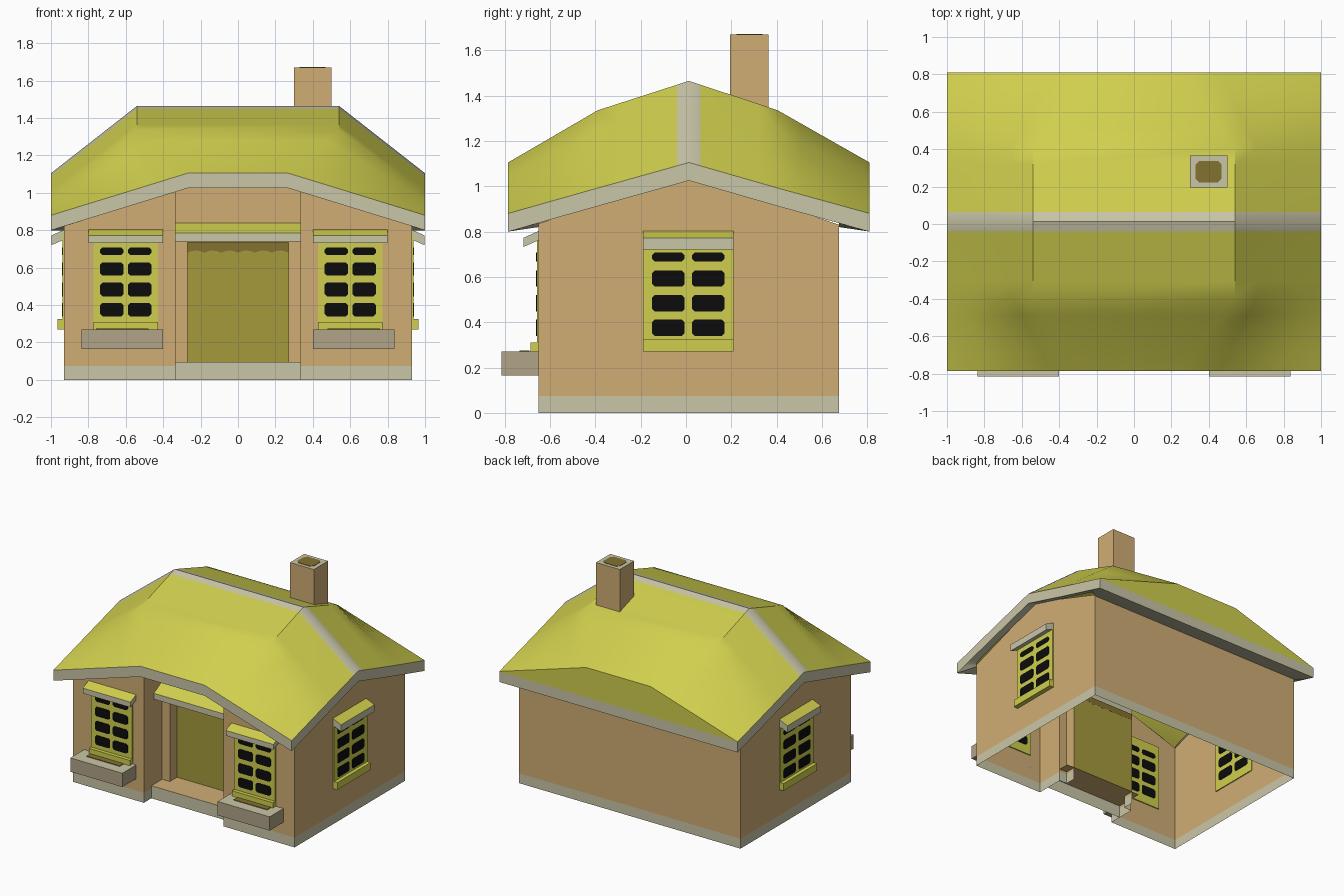
import bpy, bmesh, math
from mathutils import Vector

if "Cube" in bpy.data.objects:
    bpy.data.objects.remove(bpy.data.objects["Cube"])


def material(name, rgb):
    m = bpy.data.materials.new(name)
    lin = [((c / 255 + 0.055) / 1.055) ** 2.4 if c > 10 else c / 255 / 12.92 for c in rgb]
    m.diffuse_color = (*lin, 1)
    m.use_nodes = True
    m.node_tree.nodes["Principled BSDF"].inputs["Base Color"].default_value = m.diffuse_color
    return m


TAN = material("tan plaster", (208, 174, 117))
YELLOW = material("straw yellow", (208, 207, 78))
BEIGE = material("pale beige", (202, 198, 168))
BOXGREY = material("warm grey", (177, 163, 136))
DOOR = material("olive door", (165, 154, 60))
DARK = material("dark olive", (132, 114, 48))
BLACK = material("black glass", (12, 12, 12))


def build(name, polys, mats, rule=None, loc=(0, 0, 0), rot=0, fix=True):
    """Mesh from polygons; rule(face) picks the material index."""
    bm = bmesh.new()
    for poly in polys:
        bm.faces.new([bm.verts.new(p) for p in poly])
    bmesh.ops.remove_doubles(bm, verts=bm.verts, dist=1e-5)
    if fix:
        bmesh.ops.recalc_face_normals(bm, faces=bm.faces)
    bm.normal_update()
    if rule:
        for f in bm.faces:
            f.material_index = rule(f)
    me = bpy.data.meshes.new(name)
    bm.to_mesh(me)
    bm.free()
    for m in mats:
        me.materials.append(m)
    ob = bpy.data.objects.new(name, me)
    ob.location = loc
    ob.rotation_euler.z = rot
    bpy.context.collection.objects.link(ob)
    return ob


def prism(profile, a, b, place):
    """Extrude a 2D profile from a to b; place(u, v, w) gives a 3D point."""
    lo = [place(u, v, a) for u, v in profile]
    hi = [place(u, v, b) for u, v in profile]
    n = len(lo)
    return [lo, hi] + [[lo[i], lo[(i + 1) % n], hi[(i + 1) % n], hi[i]] for i in range(n)]


def box(x0, x1, y0, y1, z0, z1):
    return prism([(x0, y0), (x1, y0), (x1, y1), (x0, y1)], z0, z1, lambda u, v, w: (u, v, w))


def facing_up(f):
    return 1 if f.normal.z > 0.5 else 0


def wall_plate(u, v, w):
    return (u, w, v)


def along_x(u, v, w):
    return (w, u, v)


# Roof: rows of (y, half width of flat top, eave height, top height)
MID, F, B = 0.0125, -0.785, 0.81
key = [(F, .27, .88, 1.105), (-.39, .54, .992, 1.335), (MID - .052, .54, 1.09, 1.448),
       (MID, .54, 1.105, 1.465),
       (MID + .052, .54, 1.09, 1.448), (.405, .54, .992, 1.335), (B, .27, .88, 1.105)]
rows, strip = [], []
for k, (p, q) in enumerate(zip(key, key[1:])):
    n = 1 if k in (2, 3) else 4
    for i in range(n):
        rows.append([a + (b - a) * i / n for a, b in zip(p, q)])
        strip.append(n == 1)
rows.append(list(key[-1]))


def row_points(y, b, ze, zt):
    left = [(-1 + (1 - b) * t / 4, y, ze + (zt - ze) * t / 4) for t in range(5)]
    return left + [(-x, y, z) for x, y, z in reversed(left)]


grid = [row_points(*r) for r in rows]
roof, kinds = [], []
for j in range(len(grid) - 1):
    for i in range(9):
        roof.append([grid[j][i], grid[j][i + 1], grid[j + 1][i + 1], grid[j + 1][i]])
        kinds.append(1 if strip[j] else 0)
# Back gable, then fascia and soffit around the rim
roof.append(list(reversed(grid[-1])))
kinds.append(0)
rim = grid[0] + [g[-1] for g in grid[1:]] + [g[0] for g in reversed(grid[1:])]
low = [(x, y, z - .08) for x, y, z in rim]
inner = [(max(-.93, min(.93, x)), max(-.65, min(.675, y)), z + .02) for x, y, z in low]
for i in range(len(rim)):
    k = (i + 1) % len(rim)
    roof.append([rim[k], rim[i], low[i], low[k]])
    roof.append([low[k], low[i], inner[i], inner[k]])
    kinds += [1, 1]
it = iter(kinds)
ob = build("roof", roof, [YELLOW, BEIGE], lambda f: next(it), fix=False)
bpy.context.view_layer.objects.active = ob
ob.select_set(True)
bpy.ops.object.shade_smooth_by_angle(angle=math.radians(35))
ob.select_set(False)

# Walls: plan points with top height, split at the plinth line
half = [(.27, -.345, .735), (.27, -.43, .735), (.27, -.43, 1.06), (.335, -.43, 1.06),
        (.335, -.65, 1.03), (.93, -.65, .835), (.93, MID, 1.06), (.93, .675, .83)]
plan = half + [(-x, y, z) for x, y, z in reversed(half)]
walls = []
for (xa, ya, za), (xb, yb, zb) in zip(plan, plan[1:]):
    if (xa, ya) == (xb, yb):
        continue
    for a0, a1, b0, b1 in ((0, .075, 0, .075), (.075, za, .075, zb)):
        walls.append([(xa, ya, a0), (xb, yb, b0), (xb, yb, b1), (xa, ya, a1)])
build("walls", walls, [TAN, BEIGE], lambda f: 1 if f.calc_center_median().z < .05 else 0, fix=False)

# Porch: wall above the door, lintel underside and ceiling
build("porch_header", [
    [(-.27, -.43, .735), (.27, -.43, .735), (.27, -.43, 1.06), (-.27, -.43, 1.06)],
    [(-.27, -.345, .735), (.27, -.345, .735), (.27, -.43, .735), (-.27, -.43, .735)],
    [(-.335, -.43, 1.045), (.335, -.43, 1.045), (.335, -.65, 1.045), (-.335, -.65, 1.045)],
], [TAN], fix=False)

# Step: floor and riser
build("door_step", [
    [(-.335, -.56, .095), (.335, -.56, .095), (.335, -.345, .095), (-.335, -.345, .095)],
    [(-.335, -.56, 0), (.335, -.56, 0), (.335, -.56, .095), (-.335, -.56, .095)],
], [BEIGE, TAN], facing_up, fix=False)

# Door with a scalloped band along its top
build("door", [[(-.27, -.345, .095), (.27, -.345, .095), (.27, -.345, .735), (-.27, -.345, .735)]],
      [DOOR], fix=False)
wave = [(-.27 + .54 * i / 24, .68 + .012 * abs(math.sin(math.pi * i / 4))) for i in range(25)]
build("door_band", prism(wave + [(.27, .735), (-.27, .735)], -.35, -.344, wall_plate), [DARK])
awning = [(-.42, .845), (-.53, .785), (-.53, .74), (-.42, .79)]
build("door_awning", prism(awning, -.335, .335, along_x), [BEIGE, YELLOW], facing_up)


# Windows: frame, panes, sill and awning, facing local -y
def window(tag, loc, rot, w, pane_in, pane_out, sill_top, top_low):
    build(tag + "_frame", box(-w, w, -.008, .008, .27, .78), [YELLOW], loc=loc, rot=rot)
    panes = []
    for z0, z1 in ((.34, .412), (.447, .52), (.557, .628), (.668, .708)):
        for s in (-1, 1):
            a, b, c = sorted((s * pane_in, s * pane_out)) + [.012]
            pts = [(a + c, z0), (b - c, z0), (b, z0 + c), (b, z1 - c),
                   (b - c, z1), (a + c, z1), (a, z1 - c), (a, z0 + c)]
            panes += prism(pts, -.0115, .0115, wall_plate)
    build(tag + "_panes", panes, [BLACK], loc=loc, rot=rot)
    build(tag + "_sill", box(-w, w, -.036, 0, .27, sill_top), [YELLOW], loc=loc, rot=rot)
    roof_w = max(w, .2)
    hood = [(0, .803), (-.068, .772), (-.068, top_low), (0, top_low + .03)]
    build(tag + "_awning", prism(hood, -roof_w, roof_w, along_x), [BEIGE, YELLOW],
          facing_up, loc=loc, rot=rot)


for side, s in (("left", -1), ("right", 1)):
    window(side + "_front_window", (s * .6, -.65, 0), 0, .172, .012, .137, .31, .732)
    window(side + "_side_window", (s * .93, .01, 0), s * math.pi / 2, .2, .016, .16, .325, .72)
    # Flower boxes
    cx = s * .618
    build(side + "_flower_box", box(cx - .218, cx + .218, -.815, -.65, .165, .27),
          [BOXGREY, BEIGE], facing_up)
    build(side + "_flower_soil", box(cx - .14, cx + .14, -.735, -.69, .265, .275), [DARK])

# Chimney with a dark flue
build("chimney", box(.3, .5, .195, .365, 1.3, 1.67), [TAN, BEIGE], facing_up)
a, b, c, d, r = .33, .468, .222, .338, .02
flue = [(a + r, c), (b - r, c), (b, c + r), (b, d - r), (b - r, d), (a + r, d), (a, d - r), (a, c + r)]
build("chimney_flue", prism(flue, 1.665, 1.673, lambda u, v, w: (u, v, w)), [DARK])
